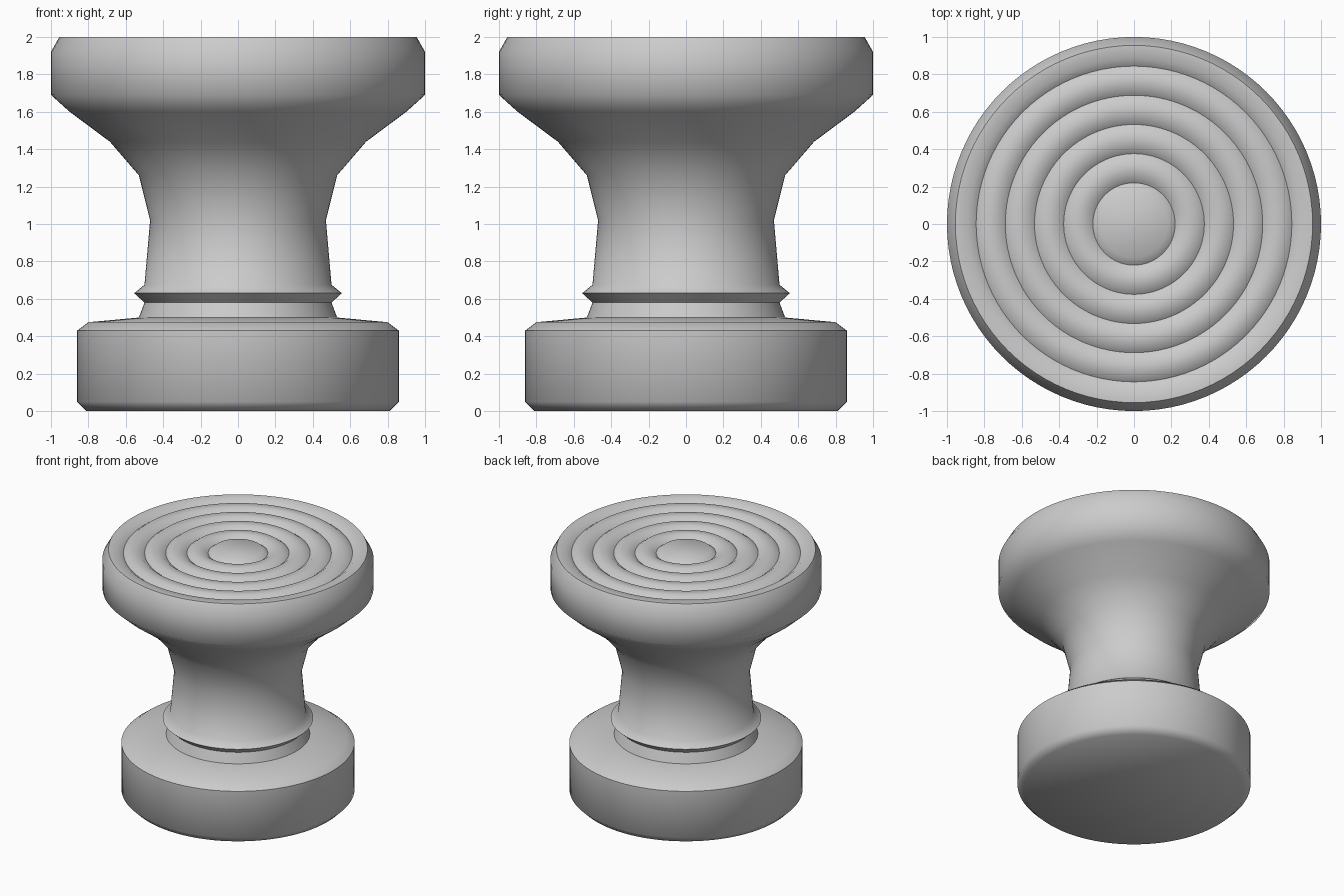
import bpy
import math

cube = bpy.data.objects.get("Cube")
if cube:
    bpy.data.objects.remove(cube, do_unlink=True)

SEGMENTS = 96

grey = bpy.data.materials.new("plain grey")
grey.use_nodes = True
colour = (0.6, 0.6, 0.6, 1)
grey.diffuse_color = colour
grey.node_tree.nodes["Principled BSDF"].inputs["Base Color"].default_value = colour


def lathe(name, profile):
    """Spin (radius, height) points about z; end discs close the solid."""
    verts, faces = [], []
    for r, z in profile:
        for i in range(SEGMENTS):
            a = math.tau * i / SEGMENTS
            verts.append((r * math.cos(a), r * math.sin(a), z))
    for k in range(len(profile) - 1):
        low, high = k * SEGMENTS, (k + 1) * SEGMENTS
        for i in range(SEGMENTS):
            j = (i + 1) % SEGMENTS
            faces.append((low + i, low + j, high + j, high + i))
    faces.append(tuple(reversed(range(SEGMENTS))))
    faces.append(tuple(range(len(verts) - SEGMENTS, len(verts))))
    mesh = bpy.data.meshes.new(name)
    mesh.from_pydata(verts, [], faces)
    mesh.materials.append(grey)
    obj = bpy.data.objects.new(name, mesh)
    bpy.context.collection.objects.link(obj)
    bpy.ops.object.select_all(action="DESELECT")
    obj.select_set(True)
    bpy.context.view_layer.objects.active = obj
    bpy.ops.object.shade_smooth_by_angle(angle=math.radians(50))
    return obj


# Chamfered base, beaded collar, waisted stem and flared head
base = [(0.81, 0), (0.86, 0.05), (0.86, 0.43), (0.80, 0.475)]
collar = [(0.53, 0.50), (0.50, 0.58), (0.555, 0.63), (0.50, 0.675)]
stem = [(0.47, 1.02), (0.53, 1.26), (0.685, 1.44), (0.90, 1.60)]
head = [(1.0, 1.69), (1.0, 1.92), (0.955, 2.0)]

# Concentric grooves in the top, from the rim inwards
grooves = []
for n in reversed(range(5)):
    middle = 0.22 + 0.156 * n
    grooves += [(middle + 0.04, 2.0), (middle, 1.97), (middle - 0.04, 2.0)]

lathe("turned_knob", base + collar + stem + head + grooves)
